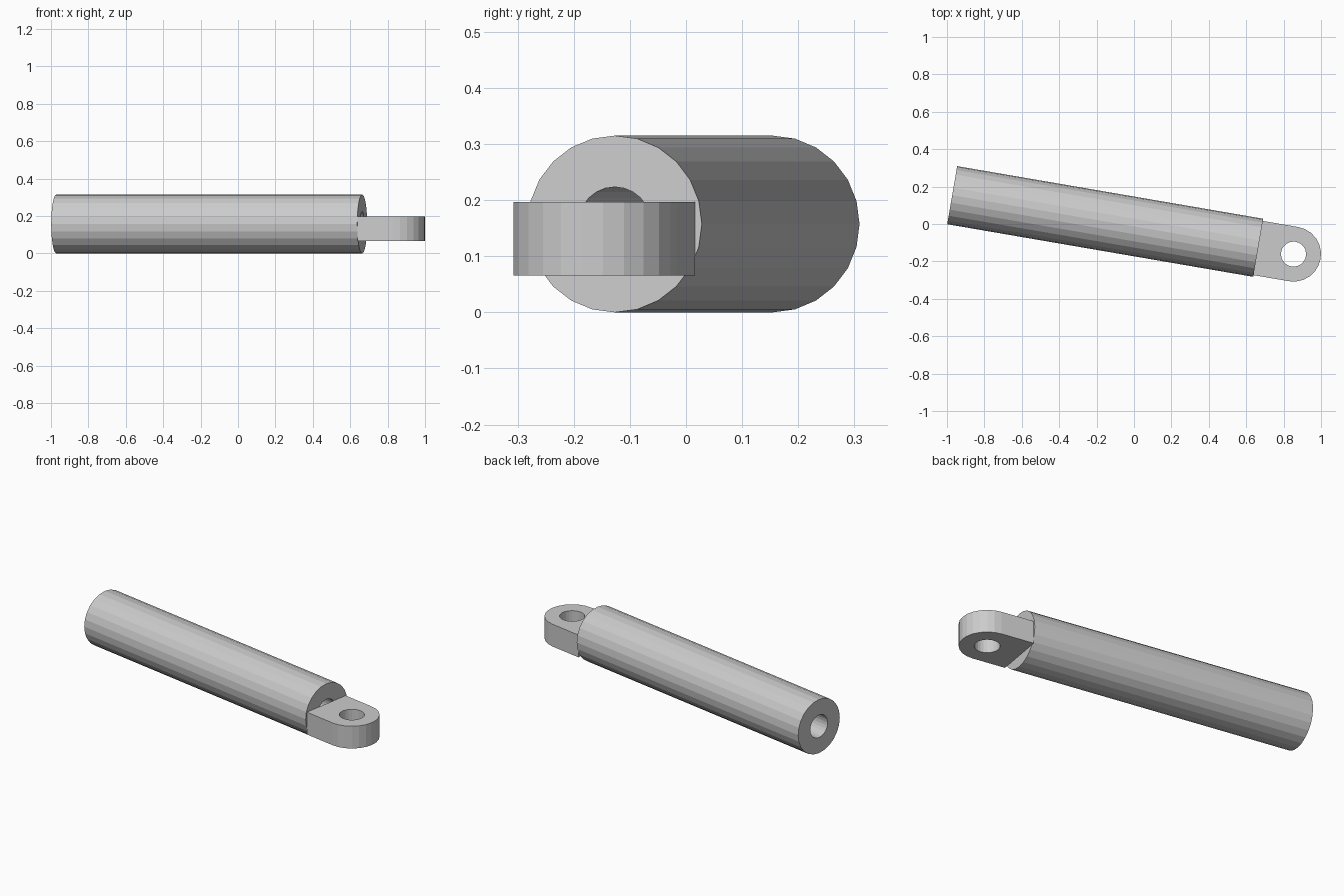
import bpy, bmesh, math
from mathutils import Matrix

if "Cube" in bpy.data.objects:
    bpy.data.objects.remove(bpy.data.objects["Cube"])

TILT = math.radians(-9.75)          # heading of the rod seen from above
R, BORE = 0.1575, 0.066
LUG_R, LUG_HOLE = 0.147, 0.067
EYE = (0.853, -0.161)
ROD_MID, ROD_LEN = (-0.154, 0.0135), 1.66


def arc(radius, start, end, steps, closed=False):
    """Points on an arc, angles in degrees."""
    n = steps if closed else steps + 1
    return [(radius * math.cos(math.radians(start + (end - start) * i / steps)),
             radius * math.sin(math.radians(start + (end - start) * i / steps)))
            for i in range(n)]


def extruded_profile(name, outlines, depth, matrix):
    """Filled 2D outline with holes, extruded along local z, turned into a flat mesh."""
    curve = bpy.data.curves.new(name, 'CURVE')
    curve.dimensions, curve.fill_mode = '2D', 'BOTH'
    curve.extrude = depth / 2
    for pts in outlines:
        spline = curve.splines.new('POLY')
        spline.points.add(len(pts) - 1)
        for p, (x, y) in zip(spline.points, pts):
            p.co = (x, y, 0, 1)
        spline.use_cyclic_u = True
    obj = bpy.data.objects.new(name, curve)
    bpy.context.collection.objects.link(obj)
    bpy.ops.object.select_all(action='DESELECT')
    obj.select_set(True)
    bpy.context.view_layer.objects.active = obj
    bpy.ops.object.convert(target='MESH')
    obj = bpy.context.object
    bm = bmesh.new()
    bm.from_mesh(obj.data)
    bmesh.ops.remove_doubles(bm, verts=bm.verts, dist=1e-5)
    bmesh.ops.recalc_face_normals(bm, faces=bm.faces)
    for f in bm.faces:
        f.smooth = False
    bm.to_mesh(obj.data)
    bm.free()
    obj.matrix_world = matrix
    return obj


turn = Matrix.Rotation(TILT, 4, 'Z')

# Hollow rod lying along the tilted axis
extruded_profile("rod_tube",
                 [arc(R, 0, 360, 24, True), arc(BORE, 0, 360, 24, True)], ROD_LEN,
                 Matrix.Translation((*ROD_MID, R)) @ turn @ Matrix.Rotation(math.pi / 2, 4, 'Y'))

# Rounded mounting lug with a vertical pin hole, butted against the rod end
back = -0.192
lug = [(back, -LUG_R)] + arc(LUG_R, -90, 90, 12) + [(back, LUG_R)]
extruded_profile("mounting_lug", [lug, arc(LUG_HOLE, 0, 360, 24, True)], 0.131,
                 Matrix.Translation((*EYE, 0.1315)) @ turn)
